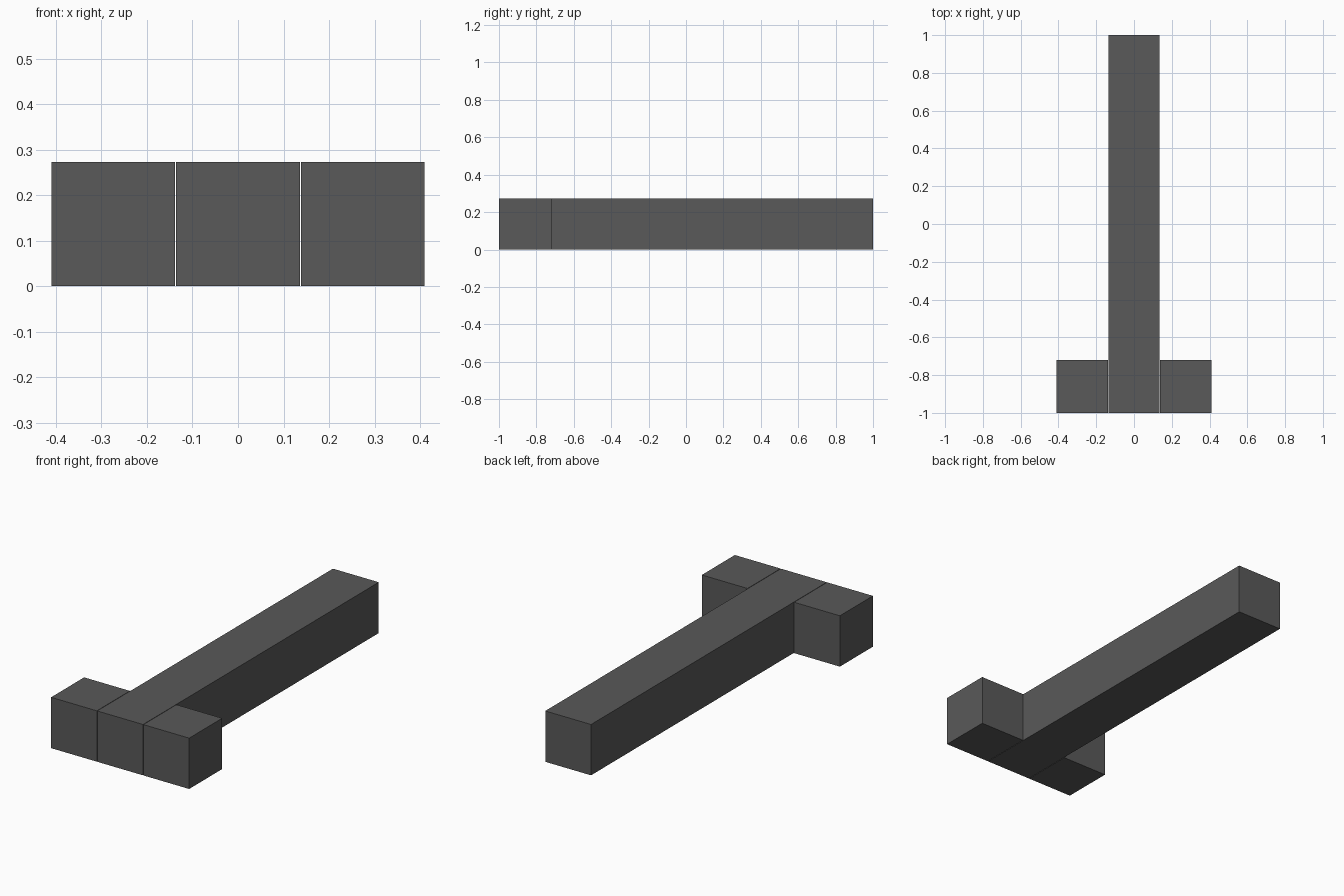
import bpy

if "Cube" in bpy.data.objects:
    bpy.data.objects.remove(bpy.data.objects["Cube"])

HEIGHT = 0.273

grey = bpy.data.materials.new("dark_grey")
grey.diffuse_color = (0.1, 0.1, 0.1, 1)
grey.use_nodes = True
grey.node_tree.nodes["Principled BSDF"].inputs["Base Color"].default_value = grey.diffuse_color


def box(name, x0, x1, y0, y1):
    """Box standing on the ground between the given x and y limits."""
    bpy.ops.mesh.primitive_cube_add(size=1)
    ob = bpy.context.object
    ob.name = name
    ob.location = ((x0 + x1) / 2, (y0 + y1) / 2, HEIGHT / 2)
    ob.scale = (x1 - x0, y1 - y0, HEIGHT)
    bpy.ops.object.transform_apply(location=True, scale=True)
    ob.data.materials.append(grey)
    return ob


# Long central bar
box("long_bar", -0.136, 0.136, -1, 1)

# Short blocks beside the front end, with a hairline gap to the bar
box("left_block", -0.41, -0.1385, -1, -0.72)
box("right_block", 0.1385, 0.41, -1, -0.72)
